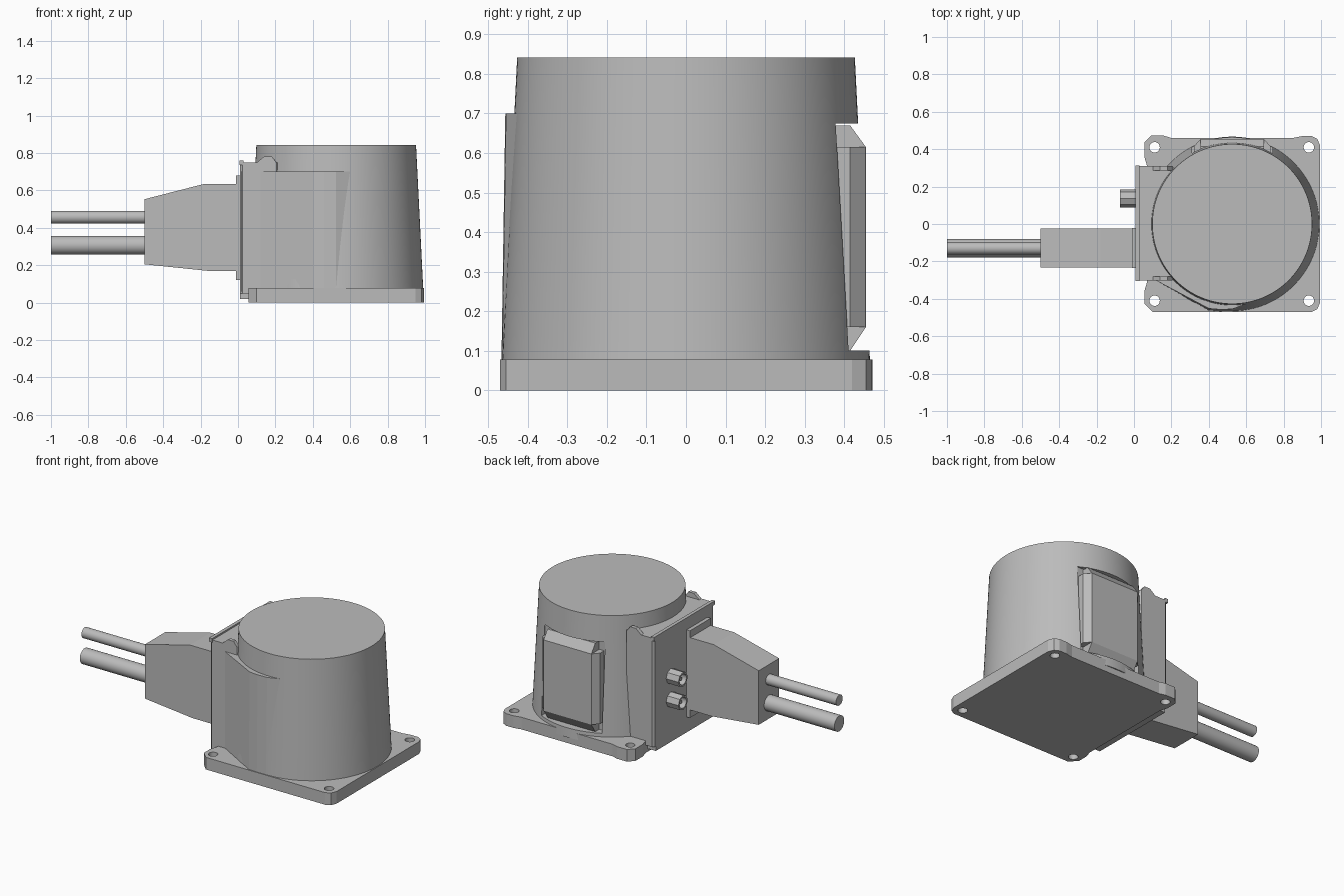
import bpy, bmesh, math
from mathutils import Matrix, Vector

cube = bpy.data.objects.get("Cube")
if cube:
    bpy.data.objects.remove(cube, do_unlink=True)

grey = bpy.data.materials.new("plain grey")
grey.use_nodes = True
GREY = (0.5, 0.5, 0.5, 1)
grey.diffuse_color = GREY
grey.node_tree.nodes["Principled BSDF"].inputs["Base Color"].default_value = GREY


def finish(name, bm, smooth=False):
    bmesh.ops.recalc_face_normals(bm, faces=bm.faces)
    mesh = bpy.data.meshes.new(name)
    bm.to_mesh(mesh)
    bm.free()
    mesh.materials.append(grey)
    ob = bpy.data.objects.new(name, mesh)
    bpy.context.collection.objects.link(ob)
    if smooth:
        bpy.ops.object.select_all(action='DESELECT')
        ob.select_set(True)
        bpy.context.view_layer.objects.active = ob
        bpy.ops.object.shade_smooth_by_angle(angle=math.radians(30))
    return ob


def loft(name, lower, upper, smooth=False):
    """Solid between two matching rings of points."""
    bm = bmesh.new()
    a = [bm.verts.new(p) for p in lower]
    b = [bm.verts.new(p) for p in upper]
    n = len(a)
    bm.faces.new(a)
    bm.faces.new(b)
    for i in range(n):
        j = (i + 1) % n
        bm.faces.new((a[i], a[j], b[j], b[i]))
    return finish(name, bm, smooth)


def slab(name, outline, z0, z1):
    return loft(name, [(x, y, z0) for x, y in outline], [(x, y, z1) for x, y in outline])


def side_profile(name, outline, y0, y1):
    return loft(name, [(x, y0, z) for x, z in outline], [(x, y1, z) for x, z in outline])


def box(name, x0, x1, y0, y1, z0, z1):
    return slab(name, [(x0, y0), (x1, y0), (x1, y1), (x0, y1)], z0, z1)


def rod(name, centre, r0, r1, length, axis='Z', sides=64):
    bm = bmesh.new()
    rot = Matrix.Rotation(math.pi / 2, 4, 'Y') if axis == 'X' else Matrix()
    bmesh.ops.create_cone(bm, cap_ends=True, segments=sides, radius1=r0, radius2=r1,
                          depth=length, matrix=Matrix.Translation(centre) @ rot)
    return finish(name, bm, True)


def cut(target, cutter):
    mod = target.modifiers.new("cut", 'BOOLEAN')
    mod.operation = 'DIFFERENCE'
    mod.solver = 'EXACT'
    mod.object = cutter
    bpy.context.view_layer.objects.active = target
    bpy.ops.object.modifier_apply(modifier=mod.name)
    bpy.data.objects.remove(cutter, do_unlink=True)


# Mounting plate with clipped corners and four screw holes
half = 0.47
plate = slab("mounting_plate", [
    (0.10, -half), (0.95, -half), (0.98, -0.455), (0.995, -0.42),
    (0.995, 0.42), (0.98, 0.455), (0.95, half), (0.90, half), (0.85, 0.46),
    (0.20, 0.46), (0.16, 0.472), (0.09, 0.472), (0.055, 0.435), (0.055, 0.36),
    (0.07, 0.31), (0.07, -0.31), (0.055, -0.36), (0.055, -0.425)], 0, 0.078)
for x in (0.11, 0.935):
    for y in (-0.41, 0.41):
        cut(plate, rod("hole_cutter", (x, y, 0.04), 0.028, 0.028, 0.3, sides=24))

# Tapered round body with a pocket in the back
body = rod("round_body", (0.525, 0, 0.441), 0.467, 0.427, 0.802, sides=128)
cut(body, box("pocket_cutter", 0.31, 0.74, 0.375, 0.6, 0.10, 0.675))

# Cover panel in the pocket: sloped ends and bevelled sides
loft("cover_panel_centre",
     [(0.355, y, z) for y, z in ((.37, .1), (.415, .1), (.455, .16), (.455, .615), (.415, .67), (.37, .67))],
     [(0.695, y, z) for y, z in ((.37, .1), (.415, .1), (.455, .16), (.455, .615), (.415, .67), (.37, .67))])
slab("cover_panel_sides", [(0.32, 0.37), (0.73, 0.37), (0.73, 0.415),
                           (0.695, 0.454), (0.355, 0.454), (0.32, 0.415)], 0.16, 0.615)

# Side housing that joins the body to the cable outlet
slab("side_housing", [(0.012, -0.29), (0.025, -0.303), (0.205, -0.303),
                      (0.3, -0.2), (0.3, 0.2), (0.205, 0.31), (0.025, 0.31), (0.012, 0.297)], 0.05, 0.75)
box("housing_foot", 0.012, 0.10, -0.29, 0.29, 0.02, 0.06)
box("housing_top_lip", 0.008, 0.03, -0.306, 0.313, 0.735, 0.76)
for name, y0, y1 in (("front", -0.303, -0.28), ("back", 0.285, 0.31)):
    side_profile(name + "_housing_rib", [(0.09, 0.74), (0.14, 0.782), (0.18, 0.782),
                                         (0.205, 0.75), (0.205, 0.70)], y0, y1)

# Flared wall from the housing round to the front of the body
top = [(0.02, -0.30), (0.12, -0.303), (0.40, -0.452), (0.46, -0.457),
       (0.525, -0.455), (0.62, -0.42), (0.525, -0.1), (0.02, -0.1)]
loft("front_flare", [(x, y - (0.01 if y < -0.4 else 0), 0.06) for x, y in top],
     [(x, y, 0.70) for x, y in top])

# Cable outlet: flange, tapered boot, two cables
box("outlet_flange", -0.012, 0.02, -0.235, -0.022, 0.12, 0.68)
side_profile("cable_boot", [(-0.50, 0.205), (-0.16, 0.17), (0, 0.17), (0, 0.635),
                            (-0.18, 0.635), (-0.50, 0.553)], -0.233, -0.025)
rod("upper_cable", (-0.74, -0.13, 0.457), 0.034, 0.034, 0.52, 'X', 32)
rod("lower_cable", (-0.74, -0.13, 0.307), 0.05, 0.05, 0.52, 'X', 32)

# Two hollow connector studs beside the outlet
for name, z in (("lower", 0.295), ("upper", 0.445)):
    stud = rod(name + "_stud", (-0.025, 0.137, z), 0.048, 0.048, 0.10, 'X', 8)
    cut(stud, rod("bore_cutter", (-0.06, 0.137, z), 0.034, 0.034, 0.08, 'X', 24))
    rod(name + "_stud_pin", (-0.02, 0.137, z), 0.012, 0.012, 0.08, 'X', 12)
